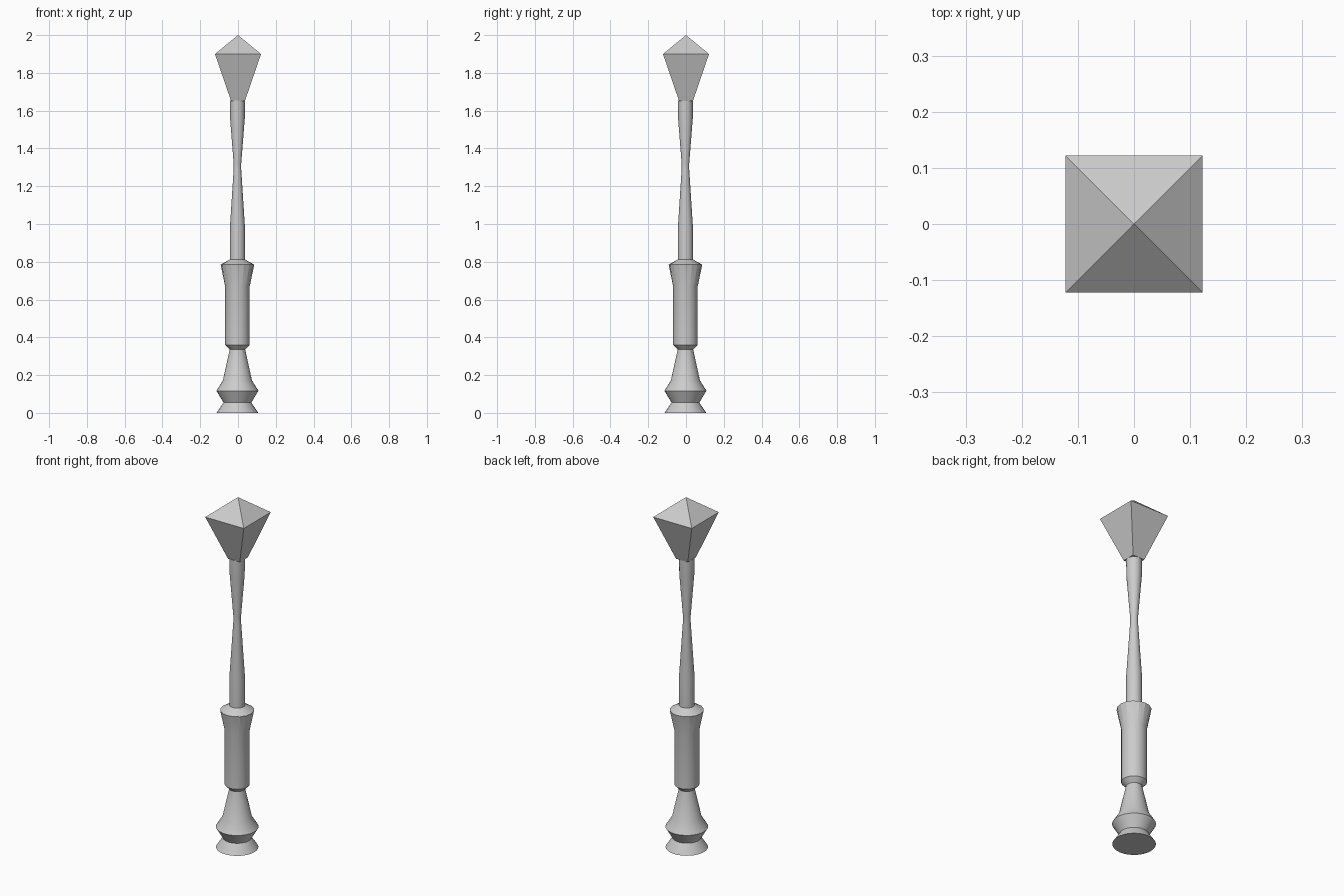
import bpy, bmesh
from math import cos, sin, pi

if "Cube" in bpy.data.objects:
    bpy.data.objects.remove(bpy.data.objects["Cube"])

SEG = 32
CX = CY = -0.003


def finish(bm, name, smooth=True):
    bmesh.ops.recalc_face_normals(bm, faces=bm.faces[:])
    me = bpy.data.meshes.new(name)
    bm.to_mesh(me)
    bm.free()
    ob = bpy.data.objects.new(name, me)
    bpy.context.collection.objects.link(ob)
    if smooth:
        bpy.ops.object.select_all(action='DESELECT')
        ob.select_set(True)
        bpy.context.view_layer.objects.active = ob
        bpy.ops.object.shade_smooth_by_angle(angle=pi / 9)
    return ob


def lathe(name, profile):
    """Stack rings of (radius, z, flute depth) and cap both ends."""
    bm = bmesh.new()
    rings = []
    for r, z, flute in profile:
        ring = []
        for i in range(SEG):
            a = 2 * pi * i / SEG
            q = r - flute * (i % 2)
            ring.append(bm.verts.new((CX + q * cos(a), CY + q * sin(a), z)))
        rings.append(ring)
    for lo, hi in zip(rings, rings[1:]):
        for i in range(SEG):
            j = (i + 1) % SEG
            bm.faces.new((lo[i], lo[j], hi[j], hi[i]))
    bm.faces.new(rings[0][::-1])
    bm.faces.new(rings[-1])
    return finish(bm, name)


# Flared foot and tapered neck
lathe("pommel", [(0.11, 0, 0), (0.074, 0.055, 0), (0.111, 0.117, 0),
                 (0.077, 0.172, 0), (0.041, 0.335, 0)])

# Grip with finely fluted collar
lathe("grip", [(0.041, 0.335, 0), (0.065, 0.36, 0), (0.065, 0.67, 0),
               (0.089, 0.785, 0.003), (0.04, 0.812, 0)])

# Slender waisted shaft
lathe("shaft", [(0.04, 0.80, 0), (0.04, 0.98, 0), (0.02, 1.29, 0),
                (0.02, 1.32, 0), (0.039, 1.56, 0), (0.04, 1.655, 0)])

# Four-sided crystal head
bm = bmesh.new()
rings = [[bm.verts.new((sx * h, sy * h, z))
          for sx, sy in ((-1, -1), (1, -1), (1, 1), (-1, 1))]
         for h, z in ((0.037, 1.652), (0.122, 1.9))]
tip = bm.verts.new((0, 0, 2))
for i in range(4):
    j = (i + 1) % 4
    bm.faces.new((rings[0][i], rings[0][j], rings[1][j], rings[1][i]))
    bm.faces.new((rings[1][i], rings[1][j], tip))
bm.faces.new(rings[0][::-1])
finish(bm, "crystal", smooth=False)
